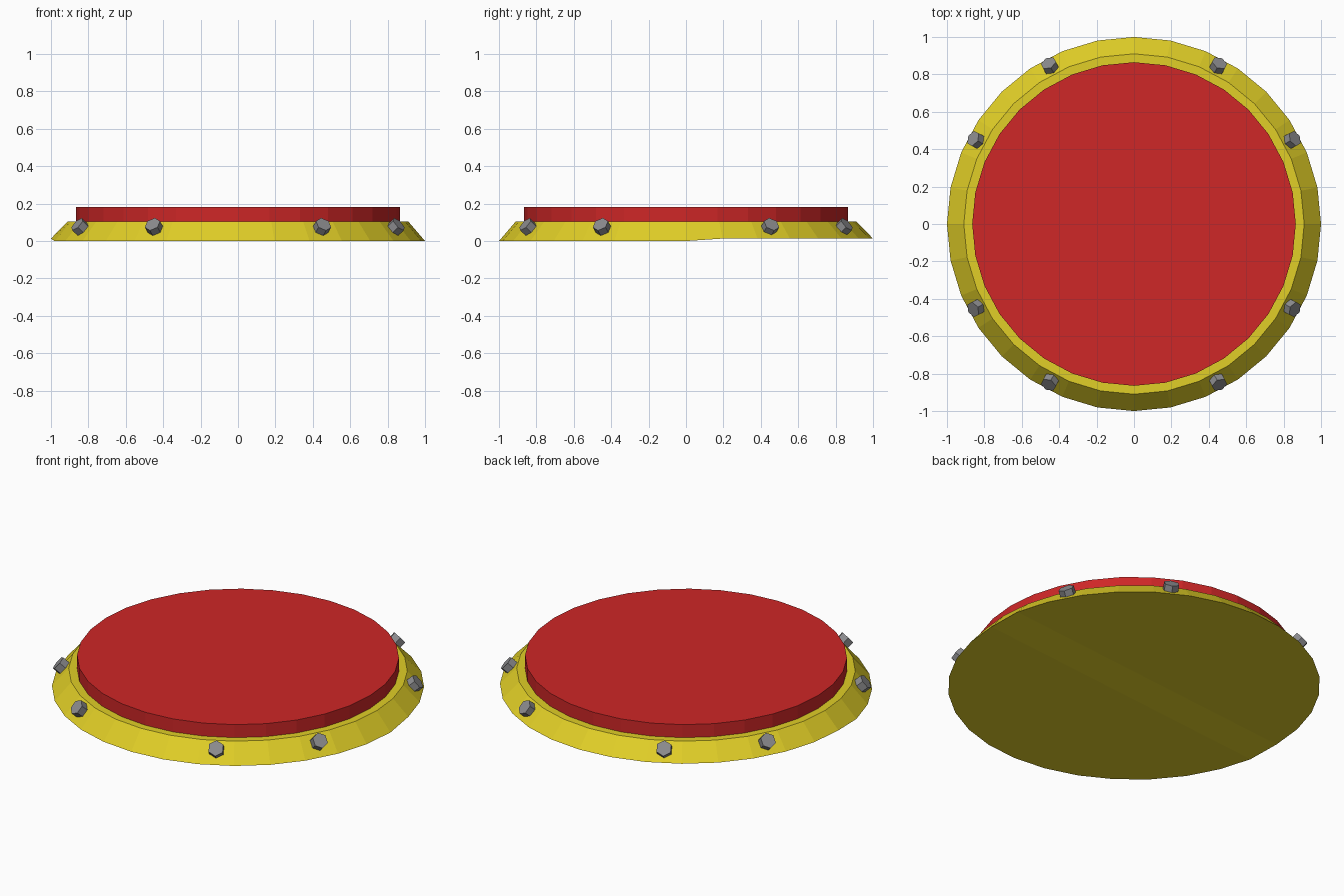
import bpy, bmesh
from math import sin, cos, atan2, pi
from mathutils import Vector

if "Cube" in bpy.data.objects:
    bpy.data.objects.remove(bpy.data.objects["Cube"])

SIDES = 32


def material(name, rgb):
    m = bpy.data.materials.new(name)
    m.diffuse_color = (*rgb, 1)
    m.use_nodes = True
    m.node_tree.nodes["Principled BSDF"].inputs["Base Color"].default_value = m.diffuse_color
    return m


def make_object(name, bm, mat):
    bmesh.ops.recalc_face_normals(bm, faces=bm.faces)
    me = bpy.data.meshes.new(name)
    bm.to_mesh(me)
    bm.free()
    me.materials.append(mat)
    ob = bpy.data.objects.new(name, me)
    bpy.context.collection.objects.link(ob)
    return ob


def ring(bm, radius, z):
    return [bm.verts.new((radius * cos(2 * pi * i / SIDES),
                          radius * sin(2 * pi * i / SIDES), z))
            for i in range(SIDES)]


def bridge(bm, a, b):
    for i in range(SIDES):
        j = (i + 1) % SIDES
        bm.faces.new((a[i], a[j], b[j], b[i]))


yellow = material("yellow", (0.75, 0.62, 0.02))
red = material("red", (0.62, 0.02, 0.02))
steel = material("dark_steel", (0.26, 0.26, 0.27))

# Sloped base flange; the back half of its rim sits slightly higher
bm = bmesh.new()
low, high = ring(bm, 1.0, 0), ring(bm, 0.91, 0.105)
for v in low[1:17]:
    v.co.z = 0.013
bridge(bm, low, high)
bm.faces.new(high)
bm.faces.new(low[1:17])
bm.faces.new(low[17:] + low[:1])
bm.faces.new((low[0], low[1], low[16], low[17]))
make_object("base_flange", bm, yellow)

# Raised push plate
bm = bmesh.new()
low, high = ring(bm, 0.865, 0.1), ring(bm, 0.865, 0.182)
bridge(bm, low, high)
bm.faces.new(low)
bm.faces.new(high)
make_object("push_plate", bm, red)

# Hex bolts, square to the slope, two in each quarter
slope = atan2(0.09, 0.105)
base_angle = 28 * pi / 180
for quarter in range(4):
    for side in (-1, 1):
        a = quarter * pi / 2 + side * base_angle
        normal = Vector((cos(a) * cos(slope), sin(a) * cos(slope), sin(slope)))
        bm = bmesh.new()
        bmesh.ops.create_cone(bm, cap_ends=True, segments=6, radius1=0.044,
                              radius2=0.044, depth=0.046)
        ob = make_object("bolt", bm, steel)
        ob.location = (0.957 * cos(a), 0.957 * sin(a), 0.075)
        ob.rotation_euler = normal.to_track_quat('Z', 'Y').to_euler()
